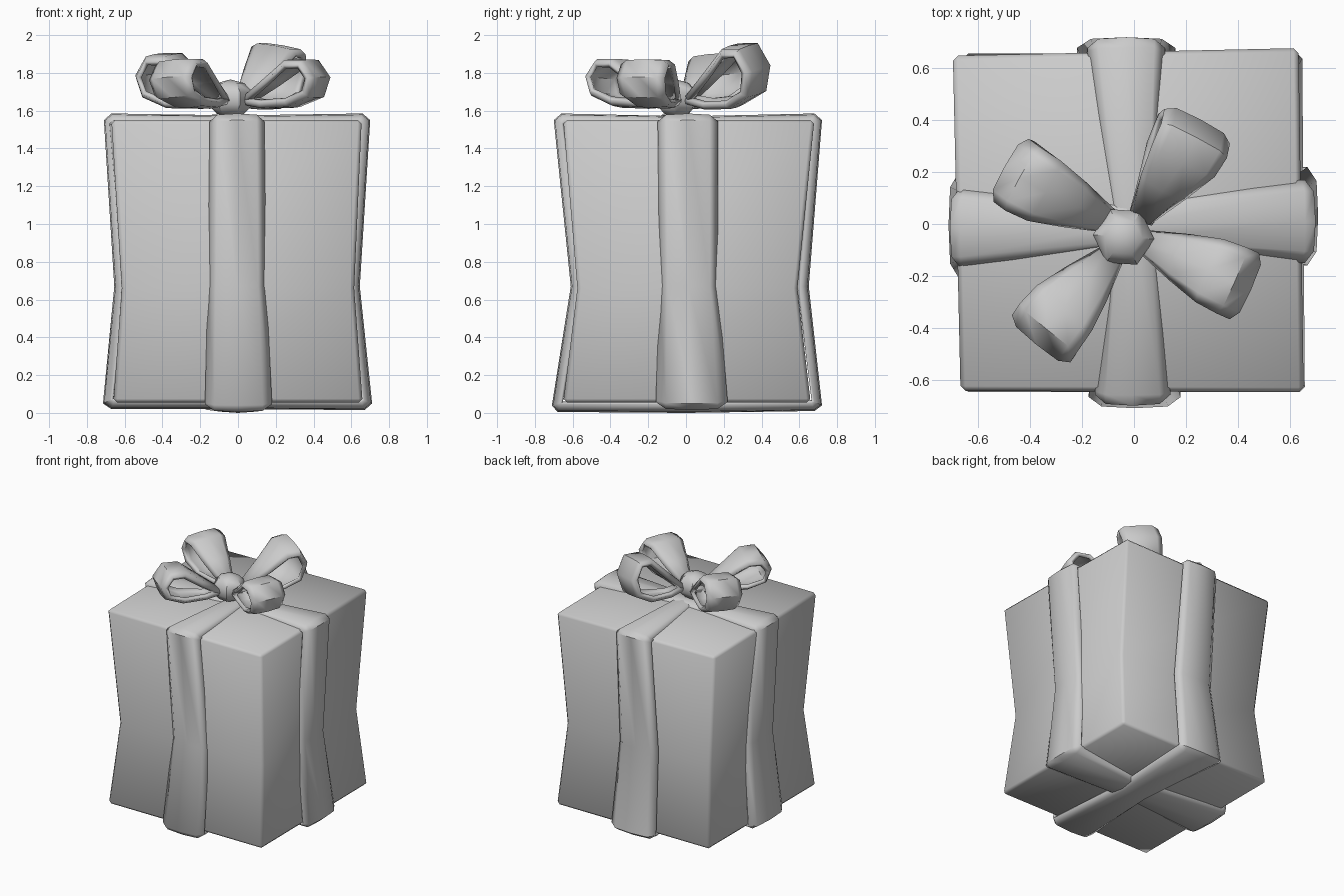
import bpy, bmesh, math
from mathutils import Vector, Matrix

if "Cube" in bpy.data.objects:
    bpy.data.objects.remove(bpy.data.objects["Cube"])


def finish(name, bm, angle=50):
    me = bpy.data.meshes.new(name)
    bm.to_mesh(me)
    bm.free()
    ob = bpy.data.objects.new(name, me)
    bpy.context.collection.objects.link(ob)
    bpy.ops.object.select_all(action='DESELECT')
    bpy.context.view_layer.objects.active = ob
    ob.select_set(True)
    bpy.ops.object.shade_smooth_by_angle(angle=math.radians(angle))
    return ob


def strip(name, stations, origin, d, up, side, inset, thick, closed):
    """Ribbon with rolled-in edges; stations are (along, height, low edge, high edge)."""
    bm = bmesh.new()
    pts = [origin + d * s[0] + up * s[1] for s in stations]
    n = len(pts)
    rows = []
    for i, (p, s) in enumerate(zip(pts, stations)):
        if closed:
            a, b = pts[i - 1], pts[(i + 1) % n]
        else:
            a, b = pts[max(i - 1, 0)], pts[min(i + 1, n - 1)]
        t = (p - a).normalized() + (b - p).normalized()
        out = t.cross(side).normalized()
        lo, hi = s[2], s[3]
        row = []
        for f, k in ((0, 1), (0.14, 0.15), (0.5, 0), (0.86, 0.15), (1, 1)):
            row.append(bm.verts.new(p + side * (lo + (hi - lo) * f) - out * inset * k))
        rows.append(row)
    for i in range(n if closed else n - 1):
        r0, r1 = rows[i], rows[(i + 1) % n]
        for j in range(4):
            bm.faces.new((r0[j], r1[j], r1[j + 1], r0[j + 1]))
    ob = finish(name, bm)
    mod = ob.modifiers.new("thickness", 'SOLIDIFY')
    mod.thickness = thick
    mod.offset = -1
    return ob


X, Y, Z, O = Vector((1, 0, 0)), Vector((0, 1, 0)), Vector((0, 0, 1)), Vector((0, 0, 0))

# Pinched box: bottom, waist and top outlines
bm = bmesh.new()
rings = [
    (0.055, [(-.66, -.65), (.66, -.65), (.65, .66), (-.66, .66)]),
    (0.66, [(-.615, -.575), (.615, -.575), (.61, .59), (-.62, .59)]),
    (1.55, [(-.67, -.645), (.655, -.65), (.635, .68), (-.70, .65)]),
]
vs = [[bm.verts.new((x, y, z)) for x, y in ring] for z, ring in rings]
for a, b in zip(vs, vs[1:]):
    for i in range(4):
        j = (i + 1) % 4
        bm.faces.new((a[i], a[j], b[j], b[i]))
bm.faces.new(vs[0][::-1])
bm.faces.new(vs[-1])
waist = {e for i in range(4) for e in vs[1][i].link_edges if e.other_vert(vs[1][i]) in vs[1]}
bmesh.ops.bevel(bm, geom=[e for e in bm.edges if e not in waist], offset=0.02,
                segments=1, affect='EDGES')
finish("gift_box", bm)

# Ribbons wrapped right round the box
strip("ribbon_side_to_side", [
    (0, 1.575, -.08, .08), (.66, 1.585, -.15, .17), (.70, 1.55, -.15, .17),
    (.645, .67, -.14, .17), (.71, .05, -.16, .22), (.67, .015, -.16, .22),
    (0, .02, -.13, .13), (-.67, .02, -.21, .20), (-.715, .05, -.21, .20),
    (-.655, .67, -.18, .16), (-.71, 1.55, -.17, .14), (-.67, 1.585, -.17, .14),
], O, X, Z, Y, 0.045, 0.02, True)
strip("ribbon_front_to_back", [
    (0, 1.57, -.08, .08), (.66, 1.585, -.15, .14), (.70, 1.55, -.15, .14),
    (.61, .67, -.16, .15), (.71, .04, -.175, .18), (.68, .005, -.175, .18),
    (0, 0, -.13, .13), (-.68, .01, -.22, .16), (-.72, .04, -.22, .16),
    (-.65, .67, -.19, .14), (-.72, 1.55, -.18, .12), (-.68, 1.585, -.18, .12),
], O, -Y, Z, X, 0.045, 0.02, True)

# Bow loops: one teardrop profile (along, height, width), four directions
profile = [(.06, .22, .35), (.35, .60, .70), (.62, .97, .95), (.85, .97, 1),
           (.99, .62, 1), (.92, .22, .95), (.65, .02, .8), (.3, 0, .5), (.06, .08, .35)]
loops = [  # name, start x, start y, direction, length, height, width, roll
    ("bow_loop_back_right", .0, -.01, 62, .49, .35, .29, 9),
    ("bow_loop_front_right", .0, -.05, -24, .50, .27, .28, 0),
    ("bow_loop_front_left", -.05, -.08, 231, .51, .27, .29, 4),
    ("bow_loop_back_left", -.05, -.01, 151, .51, .30, .28, -5),
]
for name, x, y, ang, length, height, width, roll in loops:
    d = Vector((math.cos(math.radians(ang)), math.sin(math.radians(ang)), 0))
    rot = Matrix.Rotation(math.radians(roll), 3, d)
    side, up = rot @ Z.cross(d), rot @ Z
    st = [(r * length, h * height, -w * width / 2, w * width / 2) for r, h, w in profile]
    strip(name, st, Vector((x, y, 1.61)), d, up, side, 0.03, 0.03, False)

# Knot in the middle of the bow
bm = bmesh.new()
bmesh.ops.create_uvsphere(bm, u_segments=6, v_segments=5, radius=1)
bmesh.ops.transform(bm, verts=bm.verts,
                    matrix=Matrix.Translation((-.04, -.05, 1.665)) @ Matrix.Rotation(0.45, 4, 'Z')
                    @ Matrix.Diagonal((.125, .125, .10, 1)))
finish("bow_knot", bm, 40)
